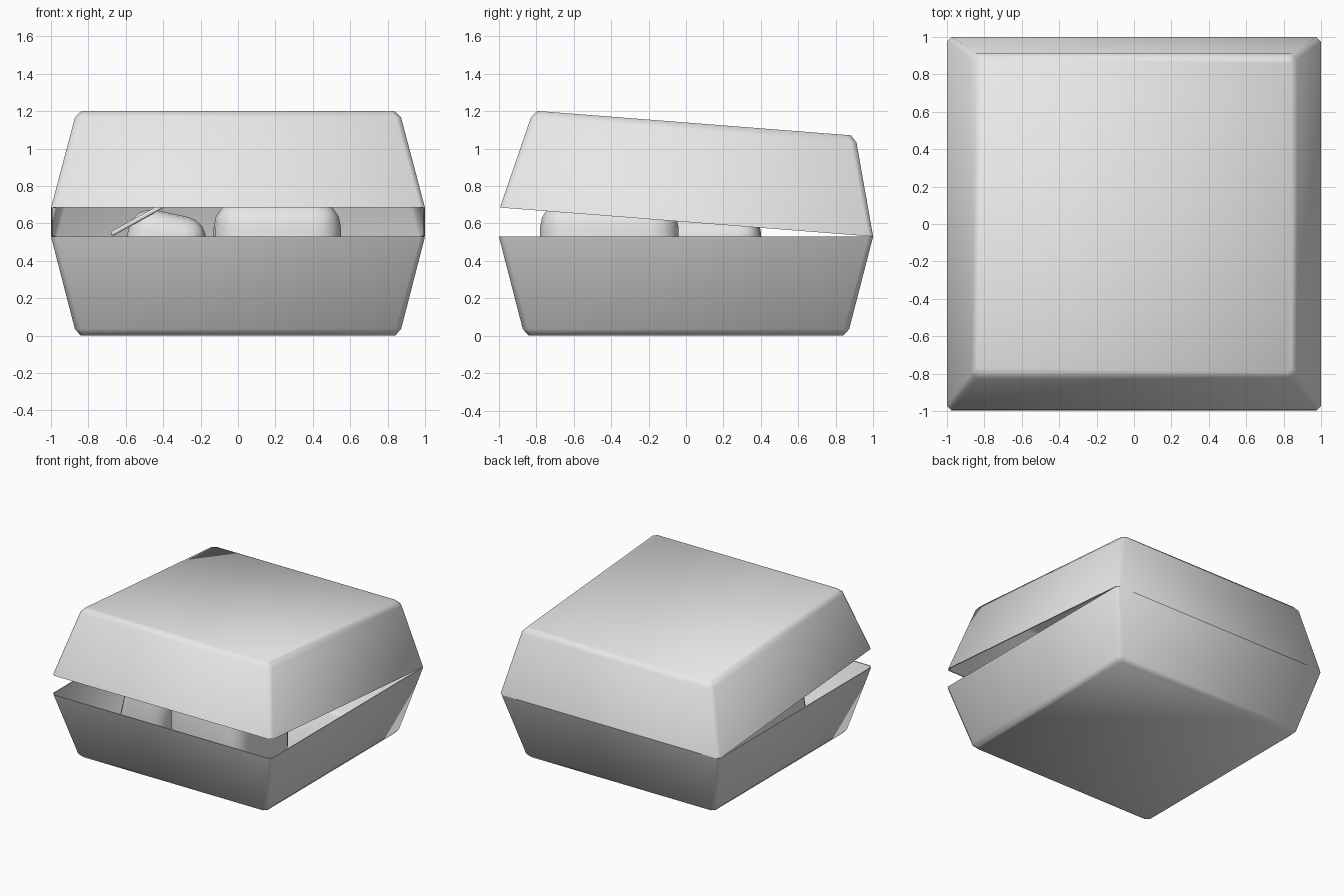
import bpy, bmesh, math
from mathutils import Matrix, Vector

if "Cube" in bpy.data.objects:
    bpy.data.objects.remove(bpy.data.objects["Cube"], do_unlink=True)

grey = bpy.data.materials.new("plain_grey")
grey.use_nodes = True
grey.diffuse_color = (0.8, 0.8, 0.8, 1)
grey.node_tree.nodes["Principled BSDF"].inputs["Base Color"].default_value = (0.8, 0.8, 0.8, 1)

RIM = 0.53      # height of the hinge and the tray rim
WALL = 0.008    # card thickness


def finish(bm, name, angle=60):
    bmesh.ops.recalc_face_normals(bm, faces=bm.faces)
    mesh = bpy.data.meshes.new(name)
    bm.to_mesh(mesh)
    bm.free()
    mesh.materials.append(grey)
    obj = bpy.data.objects.new(name, mesh)
    bpy.context.collection.objects.link(obj)
    bpy.ops.object.select_all(action='DESELECT')
    obj.select_set(True)
    bpy.context.view_layer.objects.active = obj
    bpy.ops.object.shade_smooth_by_angle(angle=math.radians(angle))
    return obj


def ring(bm, half, z, cut):
    """Square loop with clipped corners."""
    a, b = half, half - cut
    outline = [(a, -b), (a, b), (b, a), (-b, a), (-a, b), (-a, -b), (-b, -a), (b, -a)]
    return [bm.verts.new((x, y, z)) for x, y in outline]


def tray(name, matrix):
    """Open tapered tray: outer wall, rim, then inner wall."""
    bm = bmesh.new()
    outer = [(0.84, 0, 0.025), (0.872, 0.035, 0.03), (1, RIM, 0.025)]
    inner = [(h - WALL, max(z, WALL), c) for h, z, c in reversed(outer)]
    loops = [ring(bm, *p) for p in outer + inner]
    for lower, upper in zip(loops, loops[1:]):
        for i in range(8):
            j = (i + 1) % 8
            bm.faces.new((lower[i], lower[j], upper[j], upper[i]))
    bm.faces.new(loops[0])
    bm.faces.new(loops[-1])
    bm.transform(matrix)
    return finish(bm, name)


# Box: the lid is the tray flipped over and swung open at the back hinge
tray("box_base", Matrix.Identity(4))
hinge = Vector((0, 1, RIM))
swing = Matrix.Rotation(-math.asin(0.155 / 2), 4, 'X')
flip = Matrix.Translation((0, 0, 2 * RIM)) @ Matrix.Scale(-1, 4, (0, 0, 1))
tray("box_lid", Matrix.Translation(hinge) @ swing @ Matrix.Translation(-hinge) @ flip)


def food(name, centre, size, tilt, bevel):
    """Soft-edged block of food."""
    bm = bmesh.new()
    bmesh.ops.create_cube(bm, size=1)
    bm.transform(Matrix.Diagonal((*size, 1)))
    bmesh.ops.bevel(bm, geom=bm.edges[:], offset=bevel, segments=4,
                    profile=0.5, affect='EDGES')
    bm.transform(Matrix.Translation(centre) @ Matrix.Rotation(math.radians(tilt), 4, 'Y'))
    return finish(bm, name)


# Contents resting in the tray
food("right_bun", (0.21, -0.41, 0.37), (0.68, 0.74, 0.70), 0, 0.14)
food("left_bun", (-0.42, -0.15, 0.34), (0.42, 1.1, 0.64), 12, 0.12)
food("left_slice", (-0.52, -0.25, 0.63), (0.36, 0.86, 0.025), -29, 0.01)
